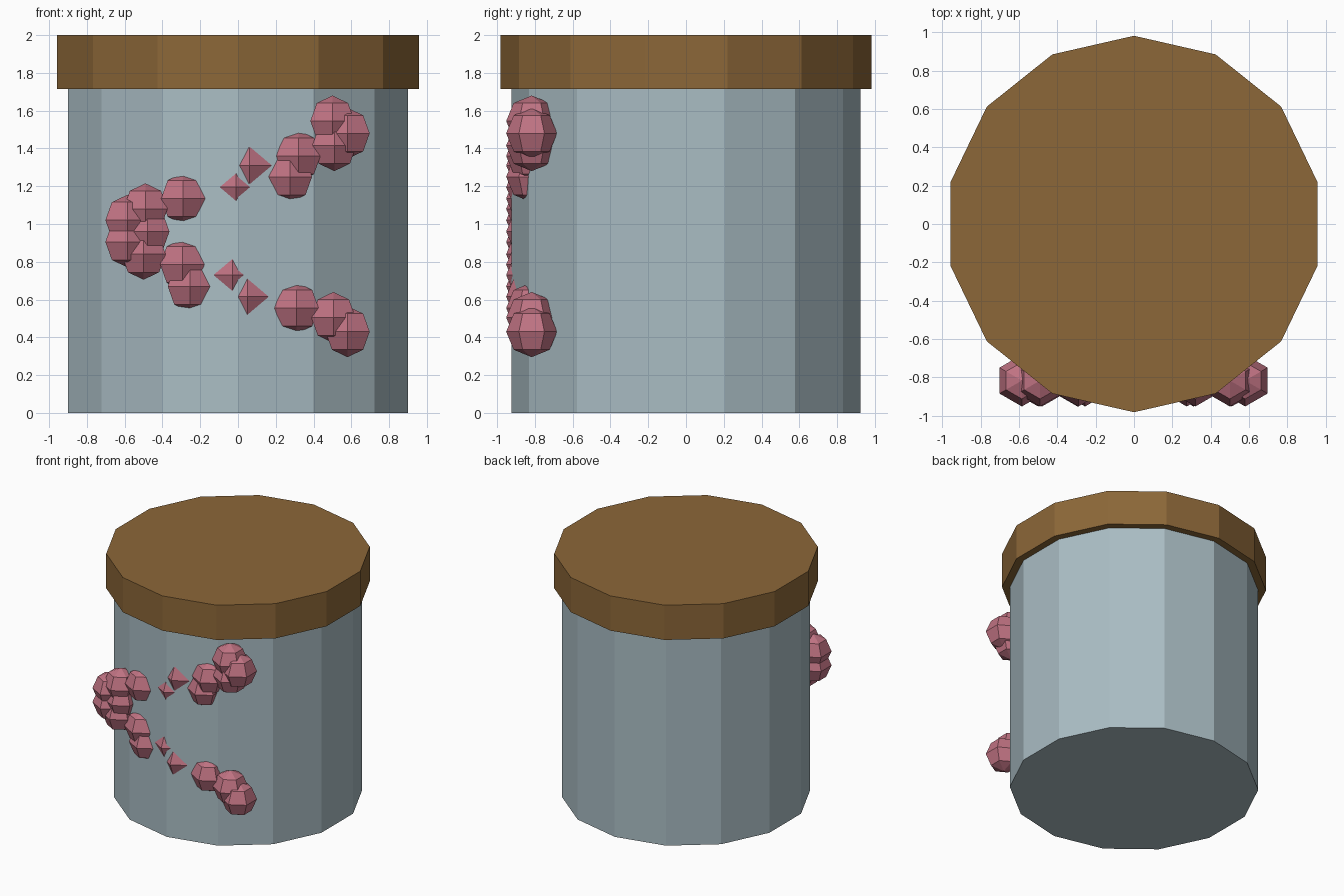
import bpy

cube = bpy.data.objects.get("Cube")
if cube:
    bpy.data.objects.remove(cube, do_unlink=True)


def srgb(r, g, b):
    return tuple(((c / 255 + 0.055) / 1.055) ** 2.4 for c in (r, g, b)) + (1.0,)


def make_material(name, color):
    mat = bpy.data.materials.new(name)
    mat.use_nodes = True
    mat.diffuse_color = color
    mat.node_tree.nodes["Principled BSDF"].inputs["Base Color"].default_value = color
    return mat


glass = make_material("pale blue grey", srgb(170, 189, 196))
wood = make_material("brown", srgb(140, 103, 56))
pink = make_material("dusty pink", srgb(192, 115, 131))


def finish(name, mat):
    obj = bpy.context.object
    obj.name = name
    obj.data.name = name
    obj.data.materials.append(mat)


def drum(name, radius, bottom, top, mat):
    bpy.ops.mesh.primitive_cylinder_add(
        vertices=14, radius=radius, depth=top - bottom,
        location=(0, 0, (bottom + top) / 2))
    finish(name, mat)


# Jar body and wider lid
drum("jar_body", 0.924, 0, 1.73, glass)
drum("lid", 0.982, 1.715, 2, wood)

# Beads sunk into the front wall, as (x, z) along each strand
strands = {
    "upper_bead": [(0.5, 1.545), (0.58, 1.48), (0.51, 1.415), (0.32, 1.36),
                   (0.275, 1.25), (0.06, 1.31), (-0.01, 1.195), (-0.29, 1.135)],
    "side_bead": [(-0.49, 1.08), (-0.585, 1.02), (-0.48, 0.96),
                  (-0.585, 0.905), (-0.5, 0.84)],
    "lower_bead": [(-0.295, 0.785), (-0.255, 0.67), (-0.03, 0.73), (0.05, 0.615),
                   (0.31, 0.555), (0.505, 0.505), (0.58, 0.43)],
}
for name, points in strands.items():
    for i, (x, z) in enumerate(points):
        bpy.ops.mesh.primitive_uv_sphere_add(
            segments=6, ring_count=4, radius=0.135, location=(x, -0.817, z))
        finish(f"{name}_{i + 1}", pink)
